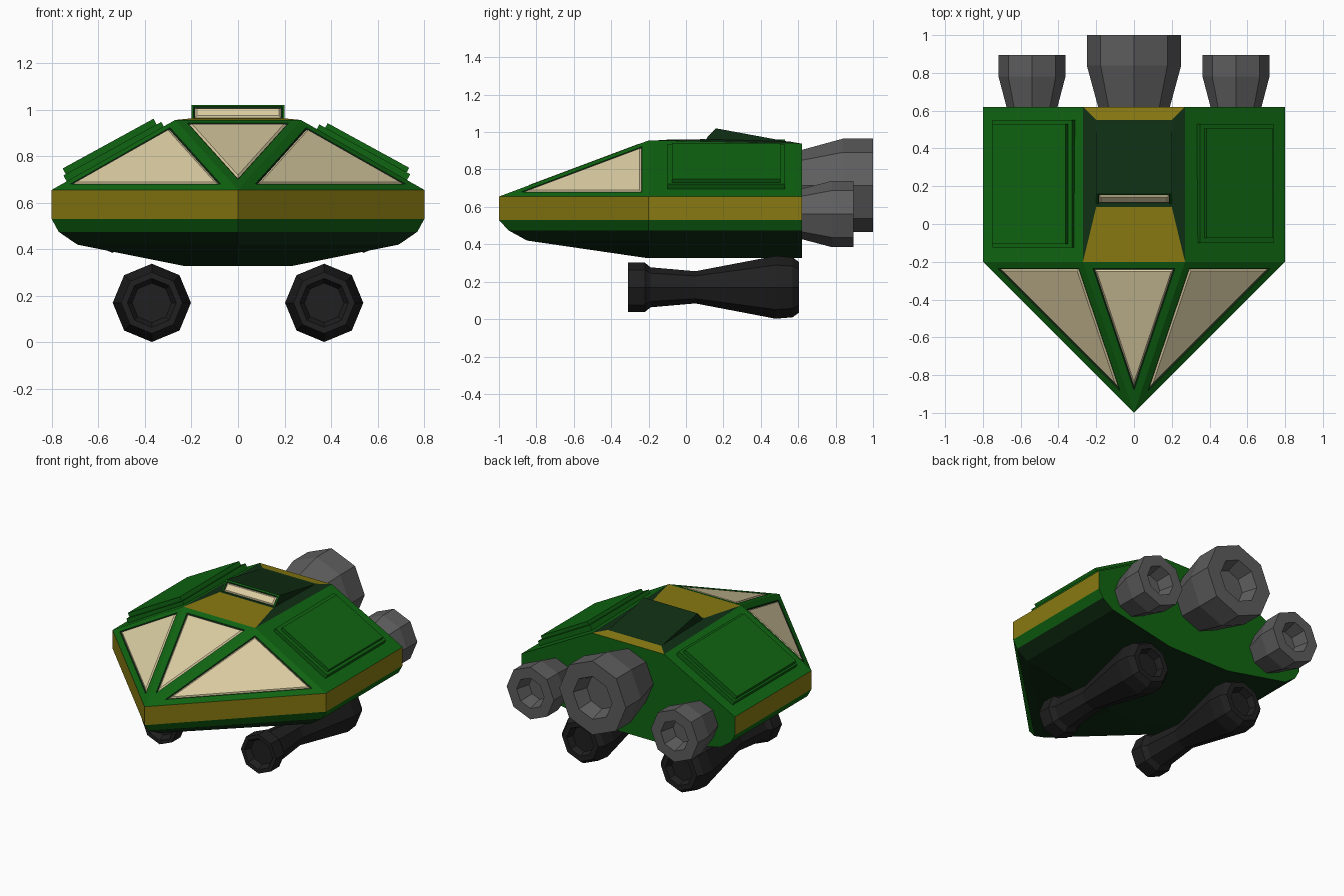
import bpy, bmesh
from math import sin, cos, pi
from mathutils import Vector

if "Cube" in bpy.data.objects:
    bpy.data.objects.remove(bpy.data.objects["Cube"], do_unlink=True)


def material(name, rgb):
    m = bpy.data.materials.new(name)
    m.use_nodes = True
    m.diffuse_color = (*rgb, 1)
    m.node_tree.nodes["Principled BSDF"].inputs["Base Color"].default_value = (*rgb, 1)
    return m


MATS = [material("hull green", (0.005, 0.13, 0.006)),
        material("dark green", (0.005, 0.028, 0.007)),
        material("mustard yellow", (0.25, 0.195, 0.006)),
        material("cream glass", (0.72, 0.62, 0.37)),
        material("engine grey", (0.11, 0.11, 0.11)),
        material("pod black", (0.014, 0.014, 0.014))]
GREEN, DARK, YELLOW, CREAM, GREY, BLACK = range(6)


def finish(bm, name):
    mesh = bpy.data.meshes.new(name)
    bm.to_mesh(mesh)
    bm.free()
    for m in MATS:
        mesh.materials.append(m)
    obj = bpy.data.objects.new(name, mesh)
    bpy.context.collection.objects.link(obj)
    return obj


def face(bm, verts, mat):
    f = bm.faces.new(verts)
    f.material_index = mat
    return f


def glaze(bm, faces, frame):
    """Inset a framed pane with a dark groove around it."""
    for thickness, depth, mat in ((frame, 0, DARK), (0.006, -0.006, CREAM), (0.008, 0.008, CREAM)):
        bmesh.ops.inset_individual(bm, faces=faces, thickness=thickness, depth=depth,
                                   use_even_offset=True)
        for f in faces:
            f.material_index = mat


FRONT, REAR = -0.2, 0.62

# Hull: arrow-shaped rings stacked from belly to roof edge
bm = bmesh.new()
rings = []
for nose, x, z in ((-0.22, 0.23, 0.328), (-0.85, 0.69, 0.42), (-0.95, 0.77, 0.475),
                   (-1, 0.8, 0.53), (-1, 0.8, 0.655)):
    plan = ((0, nose), (x, FRONT), (x, REAR), (-x, REAR), (-x, FRONT))
    rings.append([bm.verts.new((px, py, z)) for px, py in plan])
face(bm, rings[0], DARK)
for low, high, mat in zip(rings, rings[1:], (DARK, DARK, GREEN, YELLOW)):
    for i in range(5):
        j = (i + 1) % 5
        face(bm, (low[i], low[j], high[j], high[i]), GREEN if i == 2 else mat)

# Roof slopes, rear wall and nose facets
nose, right, right_rear, left_rear, left = rings[-1]


def pair(x, y, z):
    return [bm.verts.new((s * x, y, z)) for s in (1, -1)]


ra, la = pair(0.27, FRONT, 0.955)
rb, lb = pair(0.27, REAR, 0.938)
face(bm, (right, right_rear, rb, ra), GREEN)
face(bm, (left_rear, left, la, lb), GREEN)
face(bm, (right_rear, left_rear, lb, rb), GREEN)
windows = [face(bm, (nose, ra, la), GREEN), face(bm, (nose, right, ra), GREEN),
           face(bm, (nose, la, left), GREEN)]

# Roof deck: yellow ends, dark middle
rc, lc = pair(0.2, 0.09, 0.962)
rd, ld = pair(0.2, 0.55, 0.95)
face(bm, (ra, rc, lc, la), YELLOW)
face(bm, (rb, lb, ld, rd), YELLOW)
face(bm, (ra, rb, rd, rc), DARK)
face(bm, (la, lc, ld, lb), DARK)
face(bm, (rc, rd, ld, lc), DARK)
bmesh.ops.recalc_face_normals(bm, faces=bm.faces[:])
glaze(bm, windows, 0.039)
finish(bm, "hull")

# Raised roof wedge with a slit window
bm = bmesh.new()
r0, l0 = pair(0.2, 0.1, 0.955)
r1, l1 = pair(0.2, 0.16, 1.02)
r2, l2 = pair(0.2, 0.55, 0.948)
slit = face(bm, (r0, r1, l1, l0), GREEN)
face(bm, (r1, r2, l2, l1), DARK)
face(bm, (r0, r2, r1), DARK)
face(bm, (l0, l1, l2), DARK)
face(bm, (r0, l0, l2, r2), DARK)
bmesh.ops.recalc_face_normals(bm, faces=bm.faces[:])
glaze(bm, [slit], 0.01)
finish(bm, "roof_wedge")


# Stepped armour panels lying on the roof slopes
def panel(name, side, outer, inner, y0, y1, height):
    slope = Vector((-0.53, 0, 0.29))
    normal = Vector((0.29, 0, 0.53)).normalized()
    bm = bmesh.new()
    bmesh.ops.create_cube(bm, size=1)
    for v in bm.verts:
        x = outer if v.co.x > 0 else inner
        base = Vector((0.8, y0 if v.co.y < 0 else y1, 0.655)) + slope * ((0.8 - x) / 0.53)
        p = base + normal * (height if v.co.z > 0 else -0.01)
        v.co = (side * p.x, p.y, p.z)
    bmesh.ops.recalc_face_normals(bm, faces=bm.faces[:])
    finish(bm, name)


panel("left_panel_base", 1, 0.725, 0.335, -0.1, 0.53, 0.03)
panel("left_panel_top", 1, 0.71, 0.36, -0.075, 0.505, 0.052)
panel("right_panel_base", -1, 0.735, 0.315, -0.125, 0.55, 0.03)
panel("right_panel_top", -1, 0.725, 0.335, -0.105, 0.53, 0.058)


# Eight-sided turned parts along y, closed by flat caps
def turned(name, x, z, profile, mat):
    bm = bmesh.new()
    loops = [[bm.verts.new((x + r * sin(k * pi / 4), y, z + r * cos(k * pi / 4)))
              for k in range(8)] for r, y in profile]
    for a, b in zip(loops, loops[1:]):
        for k in range(8):
            j = (k + 1) % 8
            face(bm, (a[k], a[j], b[j], b[k]), mat)
    face(bm, loops[0], mat)
    face(bm, loops[-1], mat)
    bmesh.ops.recalc_face_normals(bm, faces=bm.faces[:])
    finish(bm, name)


def engine(name, x, z, radius, neck, flare, end):
    turned(name, x, z, ((neck, REAR - 0.02), (neck, REAR), (radius, flare), (radius, end),
                        (radius * 0.58, end), (radius * 0.45, end - 0.1)), GREY)


engine("main_engine", 0, 0.715, 0.25, 0.19, 0.84, 1)
pod = ((0.085, -0.27), (0.105, -0.31), (0.132, -0.31), (0.132, -0.22), (0.107, -0.19),
       (0.086, 0.05), (0.168, 0.48), (0.16, 0.57), (0.135, 0.605), (0.1, 0.605), (0.085, 0.56))
for label, s in (("left", 1), ("right", -1)):
    engine(label + "_engine", s * 0.54, 0.562, 0.177, 0.135, 0.78, 0.895)
    turned(label + "_pod", s * 0.37, 0.17, pod, BLACK)
